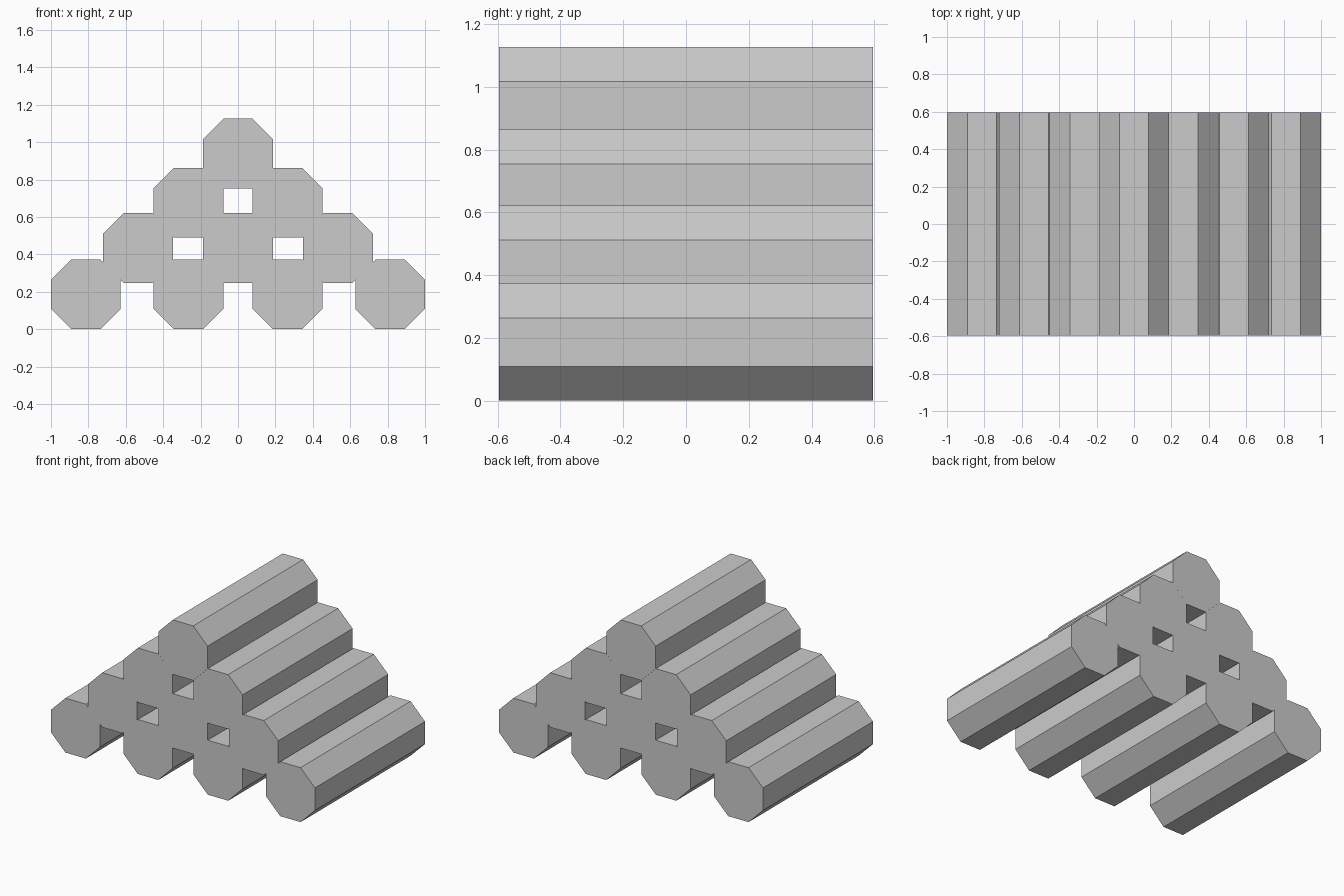
import bpy
import math

if "Cube" in bpy.data.objects:
    bpy.data.objects.remove(bpy.data.objects["Cube"], do_unlink=True)

# Single plain grey
grey = bpy.data.materials.new("plain_grey")
grey.use_nodes = True
colour = (0.6, 0.6, 0.6, 1)
grey.diffuse_color = colour
grey.node_tree.nodes["Principled BSDF"].inputs["Base Color"].default_value = colour

APOTHEM = 0.1865
LENGTH = 1.19


def log(name, x, z):
    """Octagonal log lying along y with a flat side down."""
    bpy.ops.mesh.primitive_cylinder_add(
        vertices=8, radius=APOTHEM / math.cos(math.pi / 8), depth=LENGTH)
    ob = bpy.context.object
    ob.name = name
    # Turn the flats to the axes, then lay the log down
    ob.rotation_euler = (math.pi / 2, math.pi / 8, 0)
    ob.location = (x, 0, z)
    ob.data.materials.append(grey)
    bpy.ops.object.transform_apply(location=False)


# Rows of the stack: name, centre height, log positions
rows = [
    ("bottom", 0.187, (-0.8135, -0.265, 0.265, 0.8135)),
    ("second", 0.435, (-0.535, 0, 0.535)),
    ("third", 0.677, (-0.265, 0.265)),
    ("top", 0.94, (0,)),
]
for row, z, xs in rows:
    for i, x in enumerate(xs):
        log(f"{row}_log_{i + 1}", x, z)
